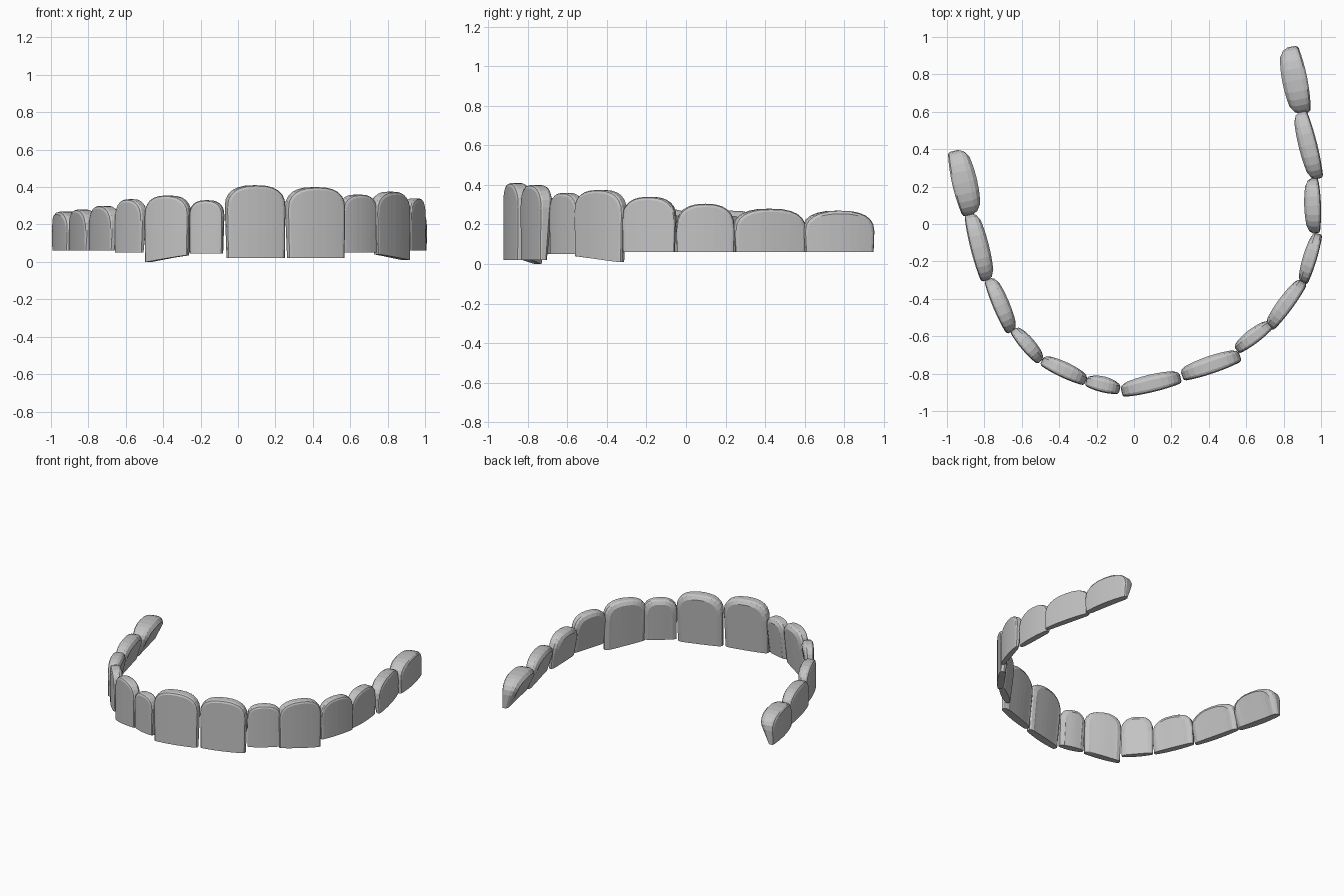
import bpy, bmesh, math
from mathutils import Vector

if "Cube" in bpy.data.objects:
    bpy.data.objects.remove(bpy.data.objects["Cube"])

enamel = bpy.data.materials.new("tooth grey")
enamel.diffuse_color = (0.55, 0.55, 0.55, 1)
enamel.use_nodes = True
enamel.node_tree.nodes["Principled BSDF"].inputs["Base Color"].default_value = enamel.diffuse_color

COLS = 12                      # columns across each tooth
# layers from outer face to inner face: (depth fraction, rim inset)
LAYERS = [(0.0, 0.016), (0.07, 0.005), (0.2, 0.0), (0.68, 0.0), (0.86, 0.008), (1.0, 0.03)]


def tooth(name, a, b, thick, z0, z1, top, shoulder, foot):
    """Arched tooth from a to b; z0/z1 = bottom at each end, foot = bottom thickness share."""
    a, b = Vector((*a, 0)), Vector((*b, 0))
    half = (b - a).length / 2
    d = (b - a).normalized()
    out = Vector((d.y, -d.x, 0))
    mid = (a + b) / 2
    bm = bmesh.new()
    grid = []
    for u, inset in LAYERS:
        low, high = [], []
        for i in range(COLS + 1):
            t = math.pi * i / COLS
            c, sn = -math.cos(t), max(math.sin(t), 0)
            s = math.copysign(abs(c) ** 0.8, c)        # rounded-square arch
            arch = shoulder + (1 - shoulder) * sn ** 0.8
            base = z0 + (z1 - z0) * (s + 1) / 2
            full = thick * (1 - 0.22 * s * s)
            for h, row in ((0.0, low), (arch, high)):
                depth = full * (foot + (1 - foot) * min(1, h / 0.75))
                off = thick / 2 - 0.1 * thick * s * s - depth * u
                x = s * (half - inset) * (0.97 if h == 0 else 1)
                z = base + h * (top - inset - base)
                row.append(bm.verts.new(mid + d * x + out * off + Vector((0, 0, z))))
        grid.append((low, high))
    # outer and inner faces
    for low, high in (grid[0], grid[-1]):
        for i in range(COLS):
            bm.faces.new((low[i], low[i + 1], high[i + 1], high[i]))
    # roof, biting edge and side walls
    for (l0, h0), (l1, h1) in zip(grid, grid[1:]):
        for i in range(COLS):
            bm.faces.new((h0[i], h0[i + 1], h1[i + 1], h1[i]))
            bm.faces.new((l0[i], l1[i], l1[i + 1], l0[i + 1]))
        for i in (0, COLS):
            bm.faces.new((l0[i], h0[i], h1[i], l1[i]))
    bmesh.ops.recalc_face_normals(bm, faces=bm.faces)
    me = bpy.data.meshes.new(name)
    bm.to_mesh(me)
    bm.free()
    me.materials.append(enamel)
    bpy.context.collection.objects.link(bpy.data.objects.new(name, me))


# left arm, back to front
tooth("left_back_molar", (-0.945, 0.395), (-0.865, 0.05), 0.135, 0.06, 0.06, 0.27, 0.5, 0.4)
tooth("left_front_molar", (-0.87, 0.055), (-0.78, -0.30), 0.10, 0.06, 0.06, 0.28, 0.5, 0.45)
tooth("left_back_premolar", (-0.77, -0.29), (-0.65, -0.575), 0.09, 0.06, 0.06, 0.30, 0.5, 0.5)
tooth("left_front_premolar", (-0.64, -0.56), (-0.495, -0.73), 0.08, 0.05, 0.05, 0.335, 0.6, 0.5)
tooth("left_canine", (-0.49, -0.725), (-0.255, -0.835), 0.085, 0.0, 0.035, 0.355, 0.68, 0.6)
tooth("left_side_incisor", (-0.255, -0.835), (-0.075, -0.88), 0.085, 0.045, 0.045, 0.33, 0.7, 0.6)
# front incisors
tooth("left_centre_incisor", (-0.068, -0.89), (0.248, -0.815), 0.095, 0.02, 0.02, 0.41, 0.7, 0.6)
tooth("right_centre_incisor", (0.255, -0.805), (0.565, -0.70), 0.095, 0.02, 0.02, 0.40, 0.7, 0.6)
# right arm, front to back
tooth("right_side_incisor", (0.545, -0.67), (0.73, -0.53), 0.08, 0.05, 0.05, 0.36, 0.7, 0.6)
tooth("right_canine", (0.72, -0.55), (0.90, -0.305), 0.085, 0.04, 0.01, 0.375, 0.68, 0.6)
tooth("right_front_premolar", (0.90, -0.315), (0.98, -0.05), 0.075, 0.06, 0.06, 0.34, 0.6, 0.5)
tooth("right_back_premolar", (0.96, -0.05), (0.95, 0.245), 0.09, 0.06, 0.06, 0.305, 0.5, 0.5)
tooth("right_front_molar", (0.975, 0.24), (0.885, 0.60), 0.10, 0.06, 0.06, 0.28, 0.5, 0.45)
tooth("right_back_molar", (0.895, 0.59), (0.825, 0.945), 0.135, 0.06, 0.06, 0.27, 0.5, 0.4)
